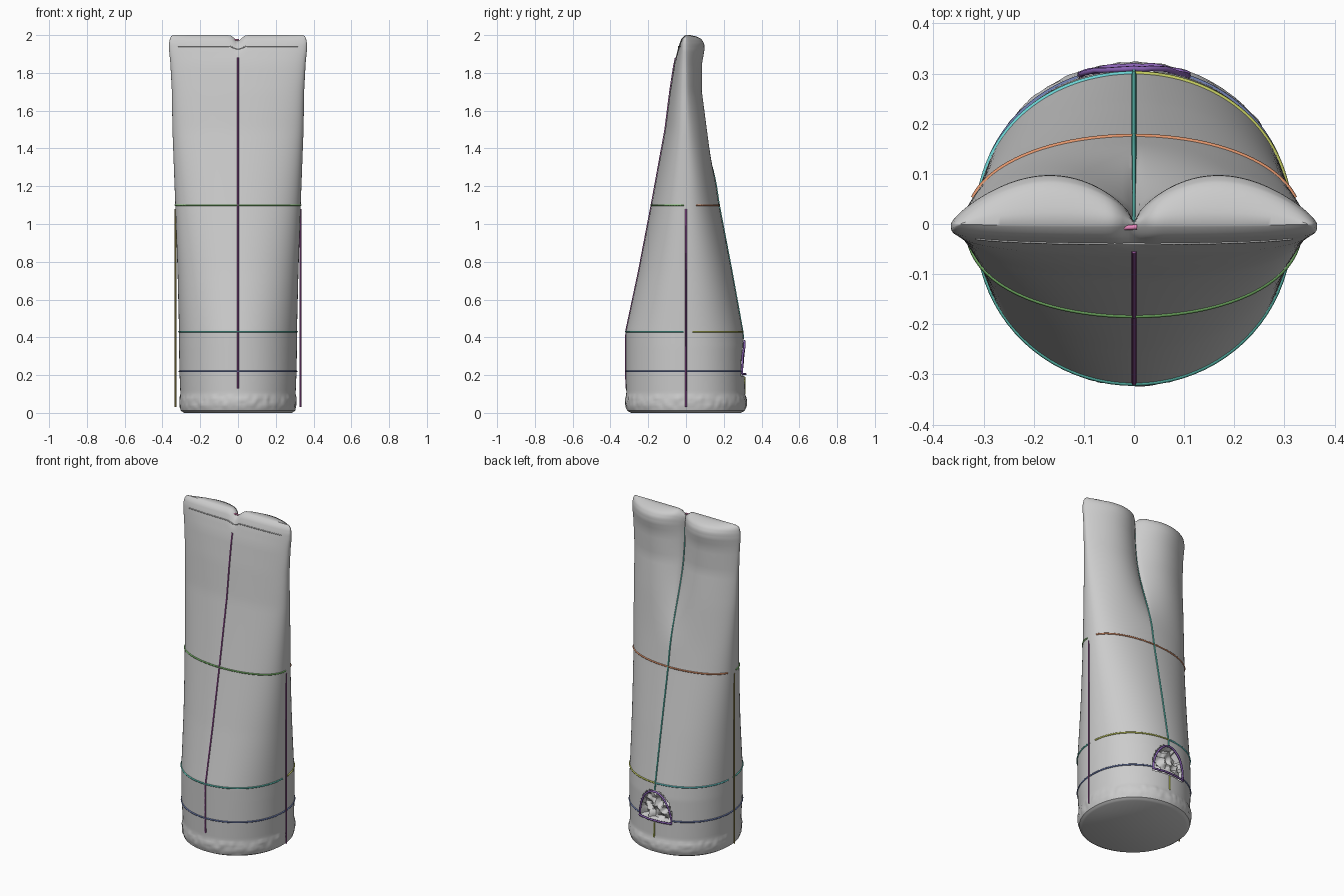
import bpy, bmesh, math, random
from mathutils import noise, Vector

if "Cube" in bpy.data.objects:
    bpy.data.objects.remove(bpy.data.objects["Cube"])

random.seed(4)

# z, half width, front depth, back depth, front roundness exponent
PROFILE = [
    (0.00, 0.285, 0.290, 0.290, 1.0), (0.012, 0.303, 0.312, 0.312, 1.0),
    (0.04, 0.309, 0.322, 0.322, 1.0), (0.075, 0.309, 0.322, 0.322, 1.0),
    (0.10, 0.305, 0.316, 0.312, 1.0), (0.22, 0.310, 0.318, 0.310, 0.95),
    (0.35, 0.312, 0.318, 0.308, 0.95), (0.43, 0.312, 0.318, 0.300, 0.95),
    (0.75, 0.320, 0.250, 0.242, 0.9), (1.10, 0.332, 0.183, 0.175, 0.85),
    (1.50, 0.347, 0.110, 0.115, 0.8), (1.70, 0.350, 0.085, 0.083, 0.7),
    (1.85, 0.358, 0.062, 0.082, 0.6), (1.92, 0.365, 0.045, 0.094, 0.5),
    (1.955, 0.365, 0.035, 0.093, 0.4), (1.98, 0.361, 0.025, 0.078, 0.4),
    (1.993, 0.355, 0.012, 0.050, 0.4), (2.00, 0.345, 0.002, 0.020, 0.4)]


def sample(z):
    for a, b in zip(PROFILE, PROFILE[1:]):
        if z <= b[0]:
            t = (z - a[0]) / (b[0] - a[0])
            return [u + (v - u) * t for u, v in zip(a, b)][1:]
    return PROFILE[-1][1:]


def surface(a, z):
    """Point on the bag wall: round at the base, flat and pinched at the top."""
    w, f, b, p = sample(z)
    c, s = math.cos(a), math.sin(a)
    x = w * c
    if s < 0:
        y = -f * abs(s) ** p
    else:
        t = min(1, max(0, (z - 1.2) / 0.72))
        t = t * t * (3 - 2 * t)
        lobe = abs(math.sin(math.pi * abs(c) ** 0.9)) ** 0.75
        y = b * ((1 - t) * s ** 0.9 + t * lobe) + 0.004 * t * s
    dip = 0.03 * math.exp(-(x / 0.025) ** 2) if z > 1.9 else 0
    return Vector((x, y, z - dip * min(1, (z - 1.9) / 0.08)))


def hole_depth(x, z):
    """Arched torn opening low on the back."""
    r = math.hypot(x / 0.108, (z - 0.205) / 0.175)
    if z < 0.205 or r > 1:
        return 0
    return 0.035 + 0.035 * noise.noise(Vector((x * 30, z * 30, 2)))


def finish(obj):
    bpy.context.view_layer.objects.active = obj
    obj.select_set(True)
    bpy.ops.object.shade_smooth_by_angle(angle=math.radians(40))
    obj.select_set(False)


def material(name, rgb):
    m = bpy.data.materials.new(name)
    m.diffuse_color = (*rgb, 1)
    m.use_nodes = True
    m.node_tree.nodes["Principled BSDF"].inputs["Base Color"].default_value = m.diffuse_color
    return m


# Bag body
N = 192
zs = [0, 0.006, 0.012] + [0.02 + 0.0125 * i for i in range(48)]
zs += [0.62 + 0.03 * i for i in range(1, 43)]
zs += [1.89 + 0.01 * i for i in range(1, 9)] + [1.98, 1.987, 1.993, 1.997, 2.0]
bm = bmesh.new()
rings = []
for z in zs:
    ring = []
    for i in range(N):
        a = 2 * math.pi * i / N
        p = surface(a, z)
        if 0.02 < z < 0.085:        # gathered hem wrinkles
            k = 1 + 0.016 * noise.noise(Vector((p.x * 35, p.y * 35, z * 50)))
            p.x *= k
            p.y *= k
        if p.y > 0:
            p.y -= hole_depth(p.x, z)
        ring.append(bm.verts.new(p))
    rings.append(ring)
for r, q in zip(rings, rings[1:]):
    for i in range(N):
        j = (i + 1) % N
        bm.faces.new((r[i], r[j], q[j], q[i]))
bm.faces.new(list(reversed(rings[0])))
# top closing strip joins front and back edges
top = rings[-1]
for i in range(N // 2):
    f = [top[i], top[i + 1], top[(N - i - 1) % N], top[(N - i) % N]]
    f = list(dict.fromkeys(f))
    if len(f) > 2:
        bm.faces.new(f)
bmesh.ops.recalc_face_normals(bm, faces=bm.faces)
me = bpy.data.meshes.new("bag_body")
bm.to_mesh(me)
bm.free()
body = bpy.data.objects.new("bag_body", me)
bpy.context.collection.objects.link(body)
finish(body)


# Seam cords
def cord(name, pts, rgb=None, r=0.005):
    cu = bpy.data.curves.new(name, 'CURVE')
    cu.dimensions = '3D'
    cu.bevel_depth = r
    cu.bevel_resolution = 1
    cu.use_fill_caps = True
    sp = cu.splines.new('POLY')
    sp.points.add(len(pts) - 1)
    for q, p in zip(sp.points, pts):
        q.co = (*p, 1)
    obj = bpy.data.objects.new(name, cu)
    bpy.context.collection.objects.link(obj)
    if rgb:
        cu.materials.append(material(name, rgb))


def across(name, z, a0, a1, rgb):
    pts = [surface(math.radians(a0 + (a1 - a0) * i / 40), z) for i in range(41)]
    cord(name, pts, rgb)


def along(name, a, z0, z1, rgb):
    pts = [surface(math.radians(a), z0 + (z1 - z0) * i / 40) for i in range(41)]
    cord(name, pts, rgb)


GREEN, TEAL, BLUE = (0.2, 0.5, 0.15), (0.1, 0.5, 0.42), (0.15, 0.2, 0.42)
ORANGE, YELLOW, CYAN = (0.75, 0.3, 0.15), (0.55, 0.6, 0.12), (0.15, 0.65, 0.65)
PURPLE, PLUM, OLIVE = (0.25, 0.12, 0.45), (0.3, 0.08, 0.3), (0.35, 0.28, 0.08)
across("upper_front_seam", 1.10, 182, 358, GREEN)
across("upper_back_seam", 1.10, 15, 165, ORANGE)
across("middle_front_seam", 0.43, 182, 358, TEAL)
across("middle_back_right_seam", 0.43, 5, 90, YELLOW)
across("middle_back_left_seam", 0.43, 90, 175, CYAN)
across("lower_front_seam", 0.22, 180, 360, BLUE)
across("lower_back_right_seam", 0.22, 0, 69, BLUE)
across("lower_back_left_seam", 0.22, 111, 180, BLUE)
along("front_center_seam", 270, 0.13, 1.88, PLUM)
along("back_center_seam", 90, 0.39, 1.95, TEAL)
along("back_short_seam", 90, 0.10, 0.19, YELLOW)

# Straight side cords
cord("right_side_cord", [(0.33, 0, 0.03), (0.33, 0, 1.08)], PLUM)
cord("left_side_cord", [(-0.33, 0, 0.03), (-0.33, 0, 1.08)], OLIVE)

# Rim of the opening
rim = []
for i in range(41):
    t = math.pi * 2 * i / 40
    x, z = 0.108 * math.cos(t), 0.205 + max(0, 0.175 * math.sin(t))
    a = math.acos(x / sample(z)[0])
    rim.append(surface(a, z) + Vector((0, 0.003 + 0.004 * random.random(), 0)))
cord("opening_rim", rim, PURPLE, 0.006)

# Crossed seams under the base, top hem crease and pinch tie
for k, s in enumerate((1, -1)):
    cord("base_cross_seam_%d" % (k + 1), [(-0.2, -0.2 * s, 0.003), (0.2, 0.2 * s, 0.003)], None, 0.003)
cord("top_hem_crease", [surface(math.radians(210 + 3 * i), 1.94) for i in range(41)], None, 0.003)
cord("pinch_tie", [(-0.03, -0.008, 1.975), (0.006, -0.006, 1.975)], (0.8, 0.25, 0.5), 0.005)
